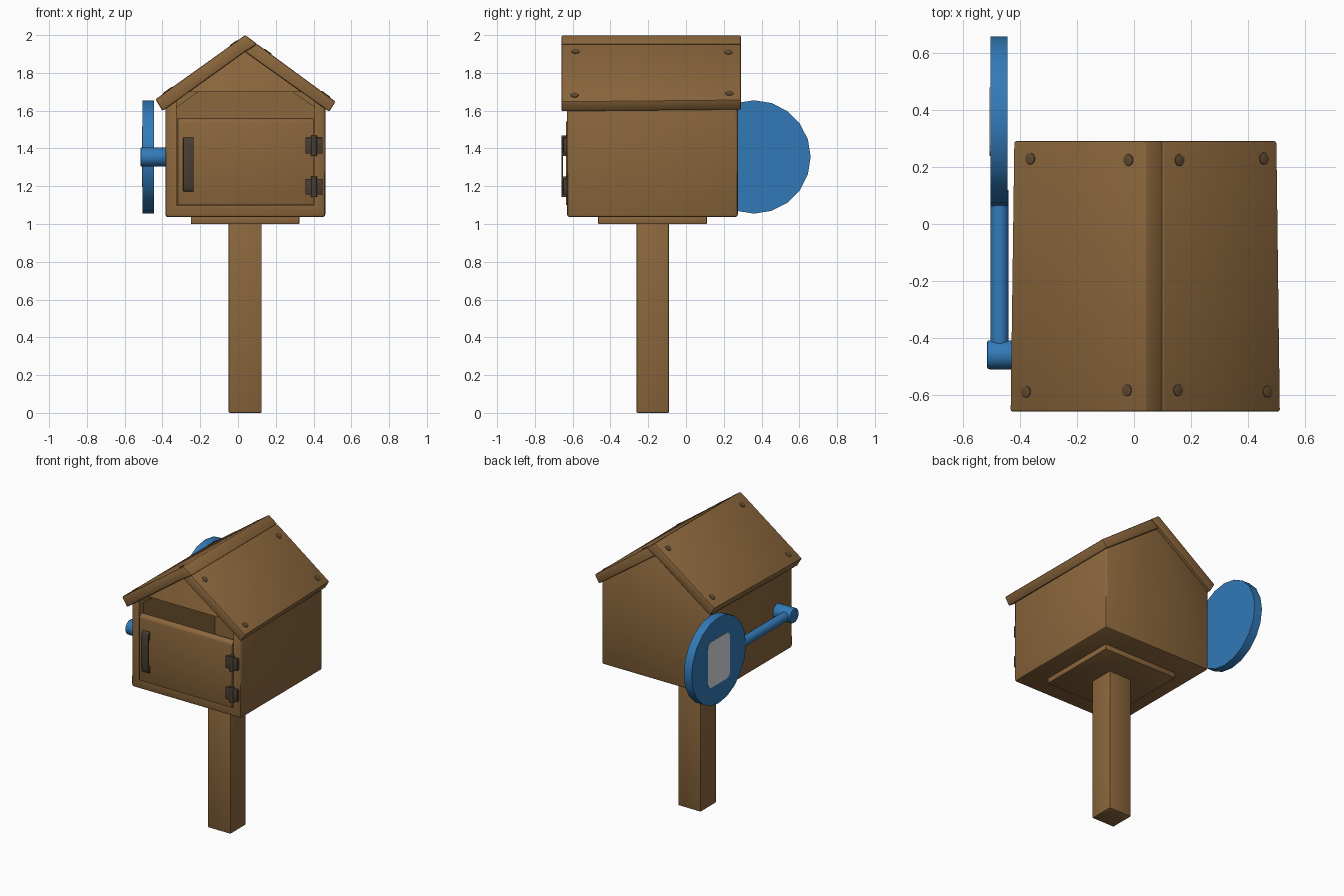
import bpy, bmesh, math
from mathutils import Matrix, Vector

if "Cube" in bpy.data.objects:
    bpy.data.objects.remove(bpy.data.objects["Cube"])


def mat(name, rgb):
    m = bpy.data.materials.new(name)
    m.diffuse_color = (*rgb, 1)
    m.use_nodes = True
    m.node_tree.nodes["Principled BSDF"].inputs["Base Color"].default_value = m.diffuse_color
    return m


WOOD = mat("brown_wood", (0.26, 0.135, 0.046))
BLUE = mat("blue_paint", (0.032, 0.195, 0.479))
METAL = mat("dark_metal", (0.065, 0.048, 0.032))
SCREW = mat("brown_screw", (0.12, 0.07, 0.03))
PALE = mat("pale_grey", (0.7, 0.74, 0.78))


def finish(name, bm, material, bevel=0.0, segments=2):
    bmesh.ops.recalc_face_normals(bm, faces=bm.faces)
    me = bpy.data.meshes.new(name)
    bm.to_mesh(me)
    bm.free()
    me.materials.append(material)
    ob = bpy.data.objects.new(name, me)
    bpy.context.collection.objects.link(ob)
    if bevel:
        b = ob.modifiers.new("bevel", 'BEVEL')
        b.width, b.segments = bevel, segments
        b.limit_method, b.angle_limit = 'ANGLE', math.radians(30)
    return ob


def smooth(ob, angle=40):
    bpy.ops.object.select_all(action='DESELECT')
    ob.select_set(True)
    bpy.context.view_layer.objects.active = ob
    for m in list(ob.modifiers):
        bpy.ops.object.modifier_apply(modifier=m.name)
    bpy.ops.object.shade_smooth_by_angle(angle=math.radians(angle))
    return ob


def prism(name, prof, a, b, material, axis='Y', bevel=0.0, prof_b=None, segments=2):
    """Extrude a profile: (x, z) along y, or (y, z) along x."""
    put = (lambda p, t: (p[0], t, p[1])) if axis == 'Y' else (lambda p, t: (t, p[0], p[1]))
    bm = bmesh.new()
    va = [bm.verts.new(put(p, a)) for p in prof]
    vb = [bm.verts.new(put(p, b)) for p in (prof_b or prof)]
    n = len(prof)
    bm.faces.new(va)
    bm.faces.new(vb[::-1])
    for i in range(n):
        bm.faces.new((va[i], vb[i], vb[(i + 1) % n], va[(i + 1) % n]))
    return finish(name, bm, material, bevel, segments)


def box(name, x0, x1, y0, y1, z0, z1, material, bevel=0.0):
    return prism(name, [(x0, z0), (x1, z0), (x1, z1), (x0, z1)], y0, y1, material, bevel=bevel)


def rod(name, a, b, r, sides, material, bevel=0.0):
    a, b = Vector(a), Vector(b)
    d = b - a
    bm = bmesh.new()
    rot = d.to_track_quat('Z', 'Y').to_matrix().to_4x4()
    bmesh.ops.create_cone(bm, cap_ends=True, segments=sides, radius1=r, radius2=r,
                          depth=d.length, matrix=Matrix.Translation((a + b) / 2) @ rot)
    return smooth(finish(name, bm, material, bevel))


# Post and support plate
smooth(box("post", -0.05, 0.125, -0.262, -0.09, 0, 1.01, WOOD, 0.006))
smooth(box("support_plate", -0.25, 0.325, -0.465, 0.11, 1.0, 1.045, WOOD, 0.004))

# Hollow house-shaped body with a front opening
body = prism("body", [(-0.385, 1.036), (0.463, 1.036), (0.463, 1.62), (0.038, 1.922), (-0.385, 1.62)],
             -0.63, 0.275, WOOD, bevel=0.016)
inside = prism("inside_cutter", [(-0.335, 1.09), (0.415, 1.09), (0.415, 1.61), (0.038, 1.875), (-0.335, 1.61)],
               -0.58, 0.225, WOOD)
opening = box("opening_cutter", -0.325, 0.406, -0.7, -0.5, 1.097, 1.70, WOOD)
for cutter in (inside, opening):
    m = body.modifiers.new("cut", 'BOOLEAN')
    m.operation, m.object, m.solver = 'DIFFERENCE', cutter, 'EXACT'
smooth(body)
for cutter in (inside, opening):
    bpy.data.objects.remove(cutter)

# Roof slabs, slightly shorter at the back; the left one overlaps the ridge
smooth(prism("roof_left", [(-0.437, 1.66), (0.038, 2.0), (0.102, 1.953), (0.037, 1.912), (-0.40, 1.598)],
             -0.66, 0.292, WOOD, bevel=0.008,
             prof_b=[(-0.424, 1.669), (0.038, 2.0), (0.102, 1.953), (0.037, 1.912), (-0.387, 1.607)]))
smooth(prism("roof_right", [(0.101, 1.953), (0.516, 1.648), (0.483, 1.594), (0.037, 1.912)],
             -0.66, 0.292, WOOD, bevel=0.008,
             prof_b=[(0.101, 1.953), (0.504, 1.657), (0.471, 1.603), (0.037, 1.912)]))

# Roof screws
for i, (x, y) in enumerate([(-0.365, 0.23), (-0.02, 0.225), (-0.38, -0.59), (-0.025, -0.585),
                            (0.16, 0.225), (0.457, 0.23), (0.155, -0.585), (0.47, -0.59)]):
    left = x < 0.04
    z = 1.66 + (x + 0.437) * 0.716 if left else 1.953 - (x - 0.101) * 0.735
    n = Vector((-0.716 if left else 0.735, 0, 1)).normalized()
    p = Vector((x, y, z))
    rod(f"roof_screw_{i + 1}", p - n * 0.02, p + n * 0.004, 0.021, 12, SCREW, 0.003)

# Door with rounded top
smooth(prism("door", [(-0.636, 1.10), (-0.59, 1.10), (-0.59, 1.545), (-0.602, 1.56), (-0.612, 1.56),
                      (-0.624, 1.554), (-0.633, 1.545), (-0.636, 1.533)],
             -0.32, 0.401, WOOD, axis='X', bevel=0.004))

# Bow handle
smooth(prism("door_handle", [(-0.632, 1.17), (-0.65, 1.175), (-0.66, 1.21), (-0.66, 1.42), (-0.65, 1.455),
                             (-0.632, 1.46), (-0.632, 1.41), (-0.65, 1.395), (-0.65, 1.235), (-0.632, 1.22)],
             -0.29, -0.235, METAL, axis='X', bevel=0.004))

# Hinges: two leaves and a barrel each
for name, z in (("upper", 1.415), ("lower", 1.197)):
    smooth(box(f"{name}_hinge_leaf_left", 0.357, 0.40, -0.65, -0.63, z - 0.042, z + 0.042, METAL, 0.003))
    smooth(box(f"{name}_hinge_leaf_right", 0.406, 0.447, -0.65, -0.625, z - 0.042, z + 0.042, METAL, 0.003))
    rod(f"{name}_hinge_barrel", (0.403, -0.643, z - 0.054), (0.403, -0.643, z + 0.054), 0.016, 12, METAL)

# Flag: pivot, arm and round disc
FY, FZ, PY = 0.36, 1.355, -0.46
rod("flag_pivot", (-0.517, PY, FZ), (-0.375, PY, FZ), 0.051, 20, BLUE, 0.008)
rod("flag_arm", (-0.473, PY, FZ), (-0.473, 0.12, FZ), 0.032, 16, BLUE)
bm = bmesh.new()
rings = [[bm.verts.new((x, FY + 0.3 * math.cos(k * math.tau / 20), FZ + 0.3 * math.sin(k * math.tau / 20)))
          for k in range(20)] for x in (-0.505, -0.445)]
for r in rings:
    bm.faces.new(r)
for k in range(20):
    j = (k + 1) % 20
    bm.faces.new((rings[0][k], rings[0][j], rings[1][j], rings[1][k]))
smooth(finish("flag_disc", bm, BLUE))

# Plain pale panel on the outer face of the disc
panel = []
for sy, sz, start in ((1, 1, 0), (-1, 1, 90), (-1, -1, 180), (1, -1, 270)):
    for k in range(4):
        t = math.radians(start + k * 30)
        panel.append((FY + sy * 0.085 + 0.035 * math.cos(t), FZ + sz * 0.125 + 0.035 * math.sin(t)))
prism("flag_panel", panel, -0.508, -0.503, PALE, axis='X')
